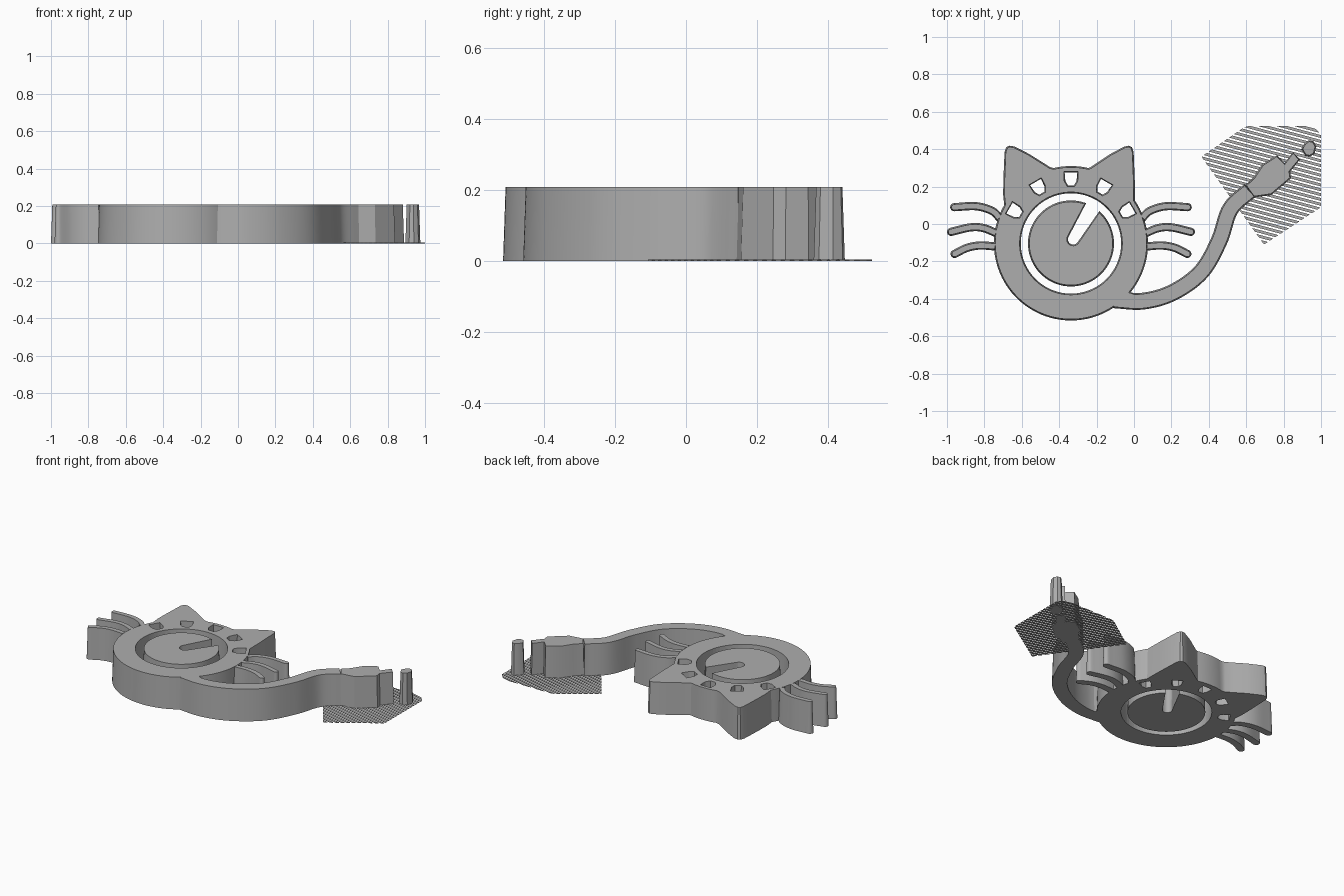
import bpy, bmesh, math
from mathutils import Vector, Matrix

cube = bpy.data.objects.get("Cube")
if cube:
    bpy.data.objects.remove(cube, do_unlink=True)

HEIGHT = 0.208
DRAFT = 0.007
CENTRE = Vector((-0.337, -0.104))

grey = bpy.data.materials.new("plain grey")
grey.use_nodes = True
COLOUR = (0.42, 0.42, 0.42, 1)
grey.diffuse_color = COLOUR
grey.node_tree.nodes["Principled BSDF"].inputs["Base Color"].default_value = COLOUR


def finish(name, bm, smooth=True):
    bmesh.ops.recalc_face_normals(bm, faces=bm.faces[:])
    mesh = bpy.data.meshes.new(name)
    bm.to_mesh(mesh)
    bm.free()
    mesh.materials.append(grey)
    ob = bpy.data.objects.new(name, mesh)
    bpy.context.collection.objects.link(ob)
    if smooth:
        shade(ob)
    return ob


def shade(ob):
    bpy.ops.object.select_all(action='DESELECT')
    ob.select_set(True)
    bpy.context.view_layer.objects.active = ob
    bpy.ops.object.shade_smooth_by_angle(angle=math.radians(30))


def inset(pts, d):
    """Move a counter-clockwise outline inward by d."""
    out = []
    for i, p in enumerate(pts):
        a = (p - pts[i - 1]).normalized()
        b = (pts[(i + 1) % len(pts)] - p).normalized()
        n = Vector((-a.y - b.y, a.x + b.x))
        n = n.normalized() if n.length > 1e-4 else Vector((-a.y, a.x))
        out.append(p + n * d)
    return out


def prism(name, pts, draft=DRAFT, z0=0.0, z1=HEIGHT, smooth=True):
    """Extrude an outline upward with slightly leaning walls."""
    pts = [Vector(p) for p in pts]
    area = sum(p.cross(pts[(i + 1) % len(pts)]) for i, p in enumerate(pts))
    if area < 0:
        pts.reverse()
    bm = bmesh.new()
    low = [bm.verts.new((p.x, p.y, z0)) for p in pts]
    top = [bm.verts.new((p.x, p.y, z1)) for p in inset(pts, draft)]
    bm.faces.new(low[::-1])
    bm.faces.new(top)
    for i in range(len(pts)):
        j = (i + 1) % len(pts)
        bm.faces.new((low[i], low[j], top[j], top[i]))
    return finish(name, bm, smooth)


def arc(c, r, a0, a1, n):
    c = Vector(c)
    steps = [math.radians(a0 + (a1 - a0) * i / n) for i in range(n + 1)]
    return [c + Vector((math.cos(a), math.sin(a))) * r for a in steps]


def circle(r):
    return arc(CENTRE, r, 0, 360, 72)[:-1]


def smooth_path(pts, n=8):
    pts = [Vector(p) for p in pts]
    pts = [pts[0] * 2 - pts[1]] + pts + [pts[-1] * 2 - pts[-2]]
    out = []
    for a, b, c, d in zip(pts, pts[1:], pts[2:], pts[3:]):
        for i in range(n):
            t = i / n
            out.append(0.5 * (2 * b + (c - a) * t + (2 * a - 5 * b + 4 * c - d) * t * t
                              + (3 * b - a - 3 * c + d) * t ** 3))
    return out + [pts[-2]]


def stroke(path, half, round_end=False):
    """Outline of a band following a path."""
    left, right = [], []
    for i, p in enumerate(path):
        t = (path[min(i + 1, len(path) - 1)] - path[max(i - 1, 0)]).normalized()
        n = Vector((-t.y, t.x)) * half
        left.append(p + n)
        right.append(p - n)
    cap = []
    if round_end:
        a = math.degrees(math.atan2(t.y, t.x))
        cap = arc(path[-1], half, a - 90, a + 90, 8)[1:-1]
    return right + cap + left[::-1]


def cut(target, cutters):
    bpy.context.view_layer.objects.active = target
    for c in cutters:
        mod = target.modifiers.new("cut", 'BOOLEAN')
        mod.operation = 'DIFFERENCE'
        mod.solver = 'EXACT'
        mod.object = c
        bpy.ops.object.modifier_apply(modifier=mod.name)
    for c in cutters:
        bpy.data.objects.remove(c, do_unlink=True)
    shade(target)


def cutter(pts):
    return prism("cutter", pts, draft=-DRAFT, z0=-0.01, z1=HEIGHT + 0.01, smooth=False)


# Head: round face with two ears
ear = [(0.342, 0.26), (0.341, 0.34), (0.335, 0.49), (0.326, 0.515), (0.31, 0.523),
       (0.285, 0.518), (0.21, 0.478), (0.15, 0.438), (0.105, 0.408)]
ear_right = [CENTRE + Vector(p) for p in ear]
ear_left = [CENTRE + Vector((-x * 1.06, y)) for x, y in reversed(ear)]
brow = arc(CENTRE, 0.414, 77, 103, 8)
face = arc(CENTRE, 0.412, 150, 394, 70)
head = prism("head", ear_right + brow + ear_left + face)

# Holes in the head: the dial ring and five shield-shaped windows
holes = [cutter(circle(0.268))]
shield = [(-0.037, 0.032), (0.037, 0.032), (0.033, -0.012), (0.018, -0.036),
          (-0.018, -0.036), (-0.033, -0.012)]
for angle in (-60, -30, 0, 30, 60):
    turn = Matrix.Rotation(math.radians(angle), 2)
    holes.append(cutter([CENTRE + turn @ Vector((x * 0.9, y + 0.347)) for x, y in shield]))
cut(head, holes)

# Dial with a pointer-shaped slot
dial = prism("dial", circle(0.23))
slot = arc((-0.325, -0.082), 0.028, 152, 328, 10) + [Vector((-0.15, 0.12)), Vector((-0.23, 0.16))]
cut(dial, [cutter(slot)])

# Whiskers, mirrored across the face
whiskers = {
    "upper": [(0.042, 0.03), (0.085, 0.07), (0.17, 0.095), (0.287, 0.09)],
    "middle": [(0.06, -0.05), (0.13, -0.022), (0.2, -0.018), (0.304, -0.042)],
    "lower": [(0.065, -0.12), (0.15, -0.115), (0.22, -0.128), (0.285, -0.16)],
}
for label, pts in whiskers.items():
    outline = stroke(smooth_path(pts), 0.022, True)
    prism(label + "_whisker_left", outline)
    prism(label + "_whisker_right", [(2 * CENTRE.x - p.x, p.y) for p in outline])

# Tail shaped as a cable
tail = [(-0.11, -0.405), (0.05, -0.412), (0.21, -0.365), (0.36, -0.255),
        (0.455, -0.09), (0.515, 0.08), (0.62, 0.18)]
prism("tail_cable", stroke(smooth_path(tail, 10), 0.045))

# Fillet where the tail leaves the face
prism("tail_root", [(-0.1, -0.445), (-0.02, -0.455), (0.0, -0.37), (-0.03, -0.36), (-0.07, -0.4)])

# Plug body with its neck, and the separate tip
prism("plug", [(0.595, 0.205), (0.64, 0.25), (0.685, 0.318), (0.765, 0.368), (0.805, 0.325),
               (0.85, 0.385), (0.888, 0.345), (0.835, 0.28), (0.84, 0.245),
               (0.735, 0.155), (0.64, 0.142)])
prism("plug_tip", [(0.895, 0.40), (0.91, 0.43), (0.935, 0.448), (0.96, 0.442),
                   (0.975, 0.415), (0.965, 0.375), (0.94, 0.36), (0.915, 0.365)])

# Thin striped mat beneath the plug
border = [Vector(p) for p in ((0.36, 0.36), (0.60, 0.525), (0.955, 0.525),
                              (1.0, 0.48), (1.0, 0.09), (0.695, -0.11))]
along = Vector((math.cos(math.radians(-15)), math.sin(math.radians(-15))))
across = Vector((-along.y, along.x))


def span(level):
    hits = []
    for i, p in enumerate(border):
        q = border[(i + 1) % len(border)]
        a, b = p.dot(across) - level, q.dot(across) - level
        if a * b < 0:
            hits.append(p.lerp(q, a / (a - b)))
    return sorted(hits, key=lambda h: h.dot(along))


bm = bmesh.new()
levels = [p.dot(across) for p in border]
level = min(levels) + 0.004
while level + 0.015 < max(levels):
    a, b = span(level)
    d, c = span(level + 0.015)
    rows = [[bm.verts.new((p.x, p.y, z)) for p in (a, b, c, d)] for z in (0, 0.004)]
    bm.faces.new(rows[0][::-1])
    bm.faces.new(rows[1])
    for i in range(4):
        j = (i + 1) % 4
        bm.faces.new((rows[0][i], rows[0][j], rows[1][j], rows[1][i]))
    level += 0.025
finish("striped_mat", bm, smooth=False)
